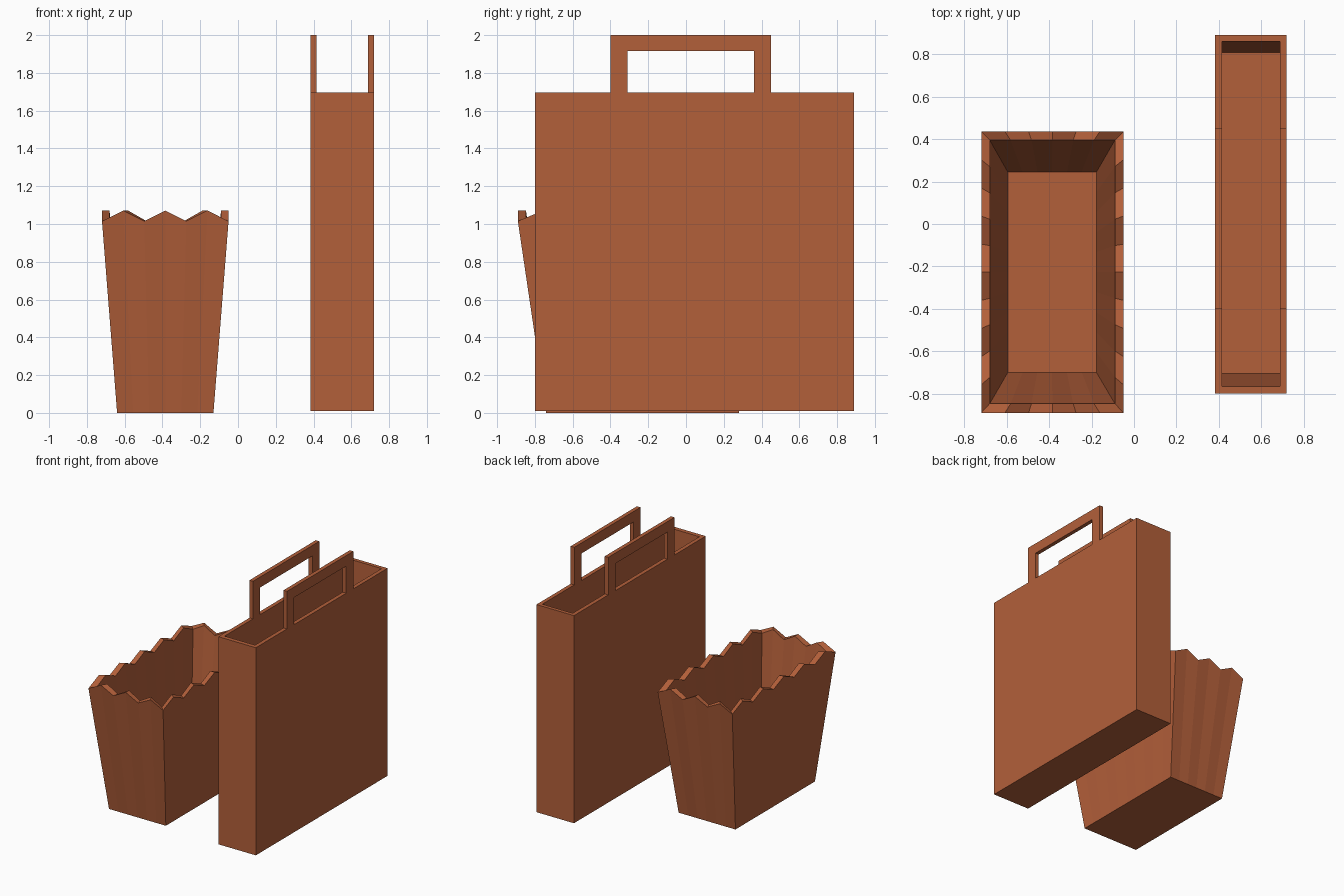
import bpy

if "Cube" in bpy.data.objects:
    bpy.data.objects.remove(bpy.data.objects["Cube"])

mat = bpy.data.materials.new("terracotta")
mat.diffuse_color = (0.45, 0.115, 0.042, 1)
mat.use_nodes = True
mat.node_tree.nodes["Principled BSDF"].inputs["Base Color"].default_value = mat.diffuse_color


def make(name, verts, faces):
    me = bpy.data.meshes.new(name)
    me.from_pydata(verts, [], faces)
    me.materials.append(mat)
    me.update()
    ob = bpy.data.objects.new(name, me)
    bpy.context.collection.objects.link(ob)
    return ob


def ring(x0, x1, y0, y1, z, nx=1, ny=1, peak=0.0):
    """Counter-clockwise rectangular loop; odd points are raised into peaks."""
    corners = [(x0, y0), (x1, y0), (x1, y1), (x0, y1)]
    pts = []
    for i, n in enumerate((nx, ny, nx, ny)):
        (ax, ay), (bx, by) = corners[i], corners[(i + 1) % 4]
        for k in range(n):
            t = k / n
            pts.append((ax + (bx - ax) * t, ay + (by - ay) * t, z + peak * (k % 2)))
    return pts


def vessel(name, rings):
    """Open container: outer bottom, outer rim, inner rim, inner floor."""
    n = len(rings[0])
    verts = [p for r in rings for p in r]
    faces = [tuple(reversed(range(n)))]
    for r in range(len(rings) - 1):
        for i in range(n):
            j = (i + 1) % n
            faces.append((r * n + i, r * n + j, (r + 1) * n + j, (r + 1) * n + i))
    faces.append(tuple(range((len(rings) - 1) * n, len(rings) * n)))
    return make(name, verts, faces)


# Tapered carton with a zigzag rim
vessel("zigzag_carton", [
    ring(-0.64, -0.13, -0.74, 0.28, 0.0, 6, 10),
    ring(-0.72, -0.05, -0.89, 0.435, 1.015, 6, 10, 0.056),
    ring(-0.68, -0.09, -0.847, 0.395, 1.015, 6, 10, 0.056),
    ring(-0.595, -0.177, -0.70, 0.245, 0.04, 6, 10),
])

# Tall flat bag body
vessel("bag_body", [
    ring(0.383, 0.72, -0.80, 0.89, 0.01),
    ring(0.383, 0.72, -0.80, 0.89, 1.695),
    ring(0.415, 0.688, -0.765, 0.86, 1.695),
    ring(0.415, 0.688, -0.705, 0.805, 0.05),
])

# Square U-shaped handles, left open where the feet meet the rim
outline = [(-0.40, 1.695), (-0.31, 1.695), (-0.31, 1.915), (0.36, 1.915),
           (0.36, 1.695), (0.45, 1.695), (0.45, 2.0), (-0.40, 2.0)]
for name, x0, x1 in (("left_handle", 0.383, 0.415), ("right_handle", 0.688, 0.72)):
    n = len(outline)
    verts = [(x, y, z) for x in (x0, x1) for y, z in outline]
    faces = [tuple(reversed(range(n))), tuple(range(n, 2 * n))]
    faces += [(i, (i + 1) % n, (i + 1) % n + n, i + n) for i in range(n) if i not in (0, 4)]
    make(name, verts, faces)
